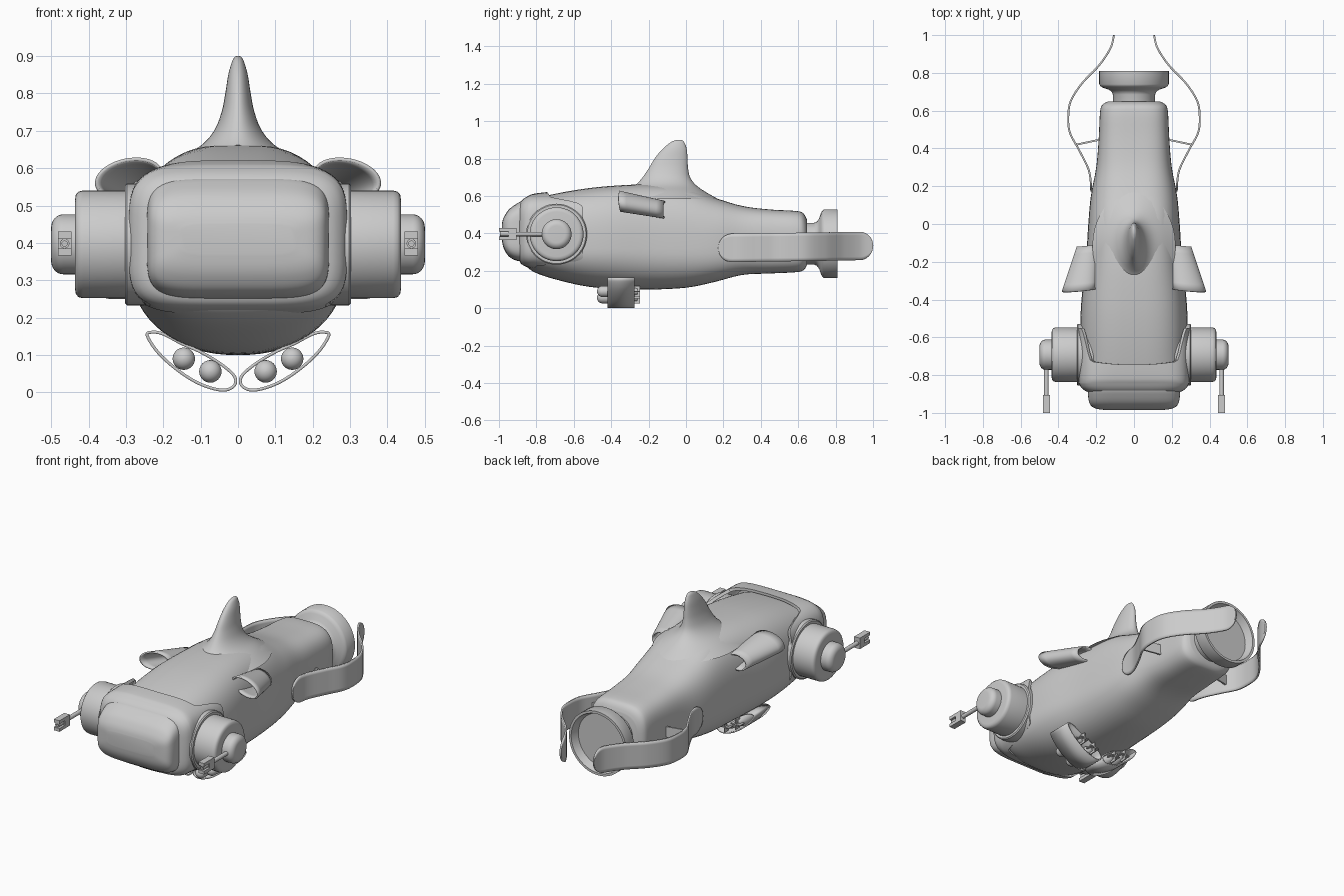
import bpy, bmesh
from math import sin, cos, pi, radians, sqrt

if "Cube" in bpy.data.objects:
    bpy.data.objects.remove(bpy.data.objects["Cube"])


def dense(rows, k, closed=False):
    """Catmull-Rom interpolation of rows of numbers."""
    n, out = len(rows), []
    for i in range(n if closed else n - 1):
        idx = [(i + d) % n if closed else min(max(i + d, 0), n - 1) for d in (-1, 0, 1, 2)]
        p = [rows[j] for j in idx]
        for s in range(k):
            t = s / k
            out.append(tuple(b + .5 * t * (c - a + t * (2*a - 5*b + 4*c - d + t * (3*(b - c) + d - a)))
                             for a, b, c, d in zip(*p)))
    return out if closed else out + [rows[-1]]


def finish(name, verts, faces, mirror=False, thick=0, angle=35):
    me = bpy.data.meshes.new(name)
    me.from_pydata(verts, [], faces)
    bm = bmesh.new()
    bm.from_mesh(me)
    bmesh.ops.remove_doubles(bm, verts=bm.verts, dist=1e-5)
    bmesh.ops.recalc_face_normals(bm, faces=bm.faces)
    bm.to_mesh(me)
    bm.free()
    ob = bpy.data.objects.new(name, me)
    bpy.context.collection.objects.link(ob)
    bpy.ops.object.select_all(action='DESELECT')
    ob.select_set(True)
    bpy.context.view_layer.objects.active = ob
    bpy.ops.object.shade_smooth_by_angle(angle=radians(angle))
    if thick:
        m = ob.modifiers.new("thickness", 'SOLIDIFY')
        m.thickness, m.offset = thick, 0
    if mirror:
        ob.modifiers.new("mirror", 'MIRROR')
    return ob


def skin(name, rings, caps=True, closed=True, **kw):
    n = len(rings[0])
    verts = [v for r in rings for v in r]
    faces = [(a*n + i, a*n + (i+1) % n, (a+1)*n + (i+1) % n, (a+1)*n + i)
             for a in range(len(rings) - 1) for i in range(n if closed else n - 1)]
    if caps:
        faces += [tuple(range(n)), tuple(range((len(rings)-1)*n, len(rings)*n))]
    return finish(name, verts, faces, **kw)


def section(y, hx, zb, zc, zt, nu, nl, n=64):
    """Super-ellipse hull section, separate roundness above and below zc."""
    pts = []
    for i in range(n):
        c, s = cos(2*pi*i/n), sin(2*pi*i/n)
        e = 2 / (nu if s >= 0 else nl)
        x = hx * (1 if c > 0 else -1) * abs(c)**e
        z = zc + ((zt - zc) * s**e if s >= 0 else (zb - zc) * (-s)**e)
        pts.append((x, y, z))
    return pts


def revolve(name, prof, c, axis, n=48, **kw):
    rings = []
    for a, r in prof:
        r = max(r, 1e-4)
        cs = [(r*cos(2*pi*i/n), r*sin(2*pi*i/n)) for i in range(n)]
        rings.append([(a, c[1]+u, c[2]+v) if axis == 'x' else (c[0]+u, a, c[2]+v) for u, v in cs])
    return skin(name, rings, **kw)


def box(name, x, y, z, **kw):
    rings = [[(x[0], b, z[0]), (x[1], b, z[0]), (x[1], b, z[1]), (x[0], b, z[1])] for b in y]
    return skin(name, rings, **kw)


# Main hull: y, half width, bottom, widest height, top, roundness up / down
hull = [(-.87, .22, .25, .36, .50, 3, 2.5), (-.85, .25, .22, .35, .54, 3, 2.4),
        (-.80, .275, .188, .33, .585, 3, 2.3), (-.70, .28, .155, .32, .612, 3, 2.2),
        (-.55, .284, .12, .32, .638, 3, 2.2), (-.40, .278, .104, .32, .654, 3, 2.2),
        (-.20, .255, .10, .32, .662, 3, 2.3), (0, .242, .11, .32, .645, 3, 2.4),
        (.15, .228, .14, .33, .592, 3, 2.7), (.3, .2, .178, .34, .547, 3.2, 3),
        (.45, .187, .186, .345, .528, 3.4, 3.2), (.59, .18, .193, .345, .52, 3.4, 3.2),
        (.63, .168, .205, .345, .505, 3.2, 3), (.648, .14, .232, .345, .47, 3, 3)]
skin("hull", [section(*r) for r in dense(hull, 4)])

# Raised front shell with a rear edge that sweeps back along the sides
rings = [section(y, hx, zb, .41, zt, 4.6, 4.6) for y, hx, zb, zt in dense(
    [(-.895, .22, .27, .54), (-.885, .255, .242, .568), (-.865, .28, .226, .588), (-.84, .292, .218, .602)], 3)]
for k in range(1, 11):
    t = k / 10
    ring = []
    for x, y, z in section(-.84, .292 + .004*t, .218 - .008*t, .41, .602 + .019*sqrt(t), 4.6 - .9*t, 4.6):
        s = min(max((abs(x)/.296 - .76) / .2, 0), 1)
        s = s * s * (3 - 2*s)
        back = (-.745 if z > .41 else -.82) + .03*(x/.3)**2
        back += (-.55 - back) * s
        ring.append((x, -.84 + (back + .84)*t, z))
    rings.append(ring)
rings.append([(x*.95, y, .41 + (z-.41)*.93) for x, y, z in rings[-1]])
skin("front_shell", rings, caps=False)

# Windscreen bulge
screen = [(-.80, .243, .25, .58), (-.87, .244, .25, .575), (-.91, .243, .256, .556), (-.945, .237, .275, .53),
          (-.967, .222, .305, .50), (-.979, .195, .335, .475), (-.985, .15, .37, .45)]
skin("windscreen", [section(y, hx, a, (a+b)/2, b, 5, 5) for y, hx, a, b in dense(screen, 4)])

# Dorsal fin: height, front y, rear y, half width
fin = [(.585, -.40, .17, .22), (.625, -.33, .10, .16), (.66, -.27, .052, .10), (.70, -.232, .022, .064),
       (.75, -.198, .011, .044), (.80, -.168, .008, .034), (.85, -.127, .004, .026),
       (.885, -.085, -.008, .016), (.897, -.06, -.018, .009), (.90, -.045, -.03, .003)]
skin("dorsal_fin", [[(w*cos(2*pi*i/40), (a+b)/2 + (b-a)/2*sin(2*pi*i/40), z) for i in range(40)]
                    for z, a, b, w in dense(fin, 4)], angle=60)

# Side pods with domes
P = (0, -.692, .396)
revolve("side_pod", [(.2, .163), (.297, .163), (.303, .157), (.303, .144), (.415, .144), (.427, .141),
                     (.434, .133), (.436, .12), (.436, .0)], P, 'x', mirror=True)
revolve("pod_dome", [(.42, .08)] + [(.468 + .032*sin(a*pi/16), .045 + .035*cos(a*pi/16)) for a in range(9)]
        + [(.5, 0)], P, 'x', mirror=True)

# Forward arms with gripper tips
revolve("arm_rod", [(-.70, .012), (-.92, .012)], (.464, 0, .397), 'y', n=16, mirror=True)
box("arm_tip_block", (.446, .482), (-.95, -.905), (.366, .43), mirror=True)
for nm, z in (("upper", (.411, .43)), ("lower", (.366, .385))):
    box("arm_tip_" + nm, (.446, .482), (-1, -.94), z, mirror=True)
revolve("arm_tip_barrel", [(-.94, .013), (-.995, .013), (-.995, .007), (-.96, .007)],
        (.464, 0, .398), 'y', n=16, mirror=True)

# Hollow intake scoops
scoop = []
for k in range(7):
    t = k / 6
    cx, cz, a, b = .292 - .05*t, .572 - .045*t, .088 - .03*t, .05 - .008*t
    ring = []
    for i in range(40):
        u, v = a*cos(2*pi*i/40), b*sin(2*pi*i/40)
        x, z = cx + u*cos(.2) + v*sin(.2), cz - u*sin(.2) + v*cos(.2)
        ring.append((x, -.352 + .236*t - .1*(z-cz)*(1-t) - .1*(x-cx), z))
    scoop.append(ring)
skin("intake_scoop", scoop, caps=False, thick=.009, mirror=True)

# Tail nozzle with recessed disc
revolve("tail_nozzle", [(.58, .112), (.685, .112), (.70, .118), (.712, .135), (.722, .165), (.73, .178),
                        (.74, .184), (.81, .184), (.81, .17), (.765, .155), (.765, 0)], (0, 0, .345), 'y', n=64)

# Curved stabiliser bands with rounded ends
path = dense([(.226, .172), (.238, .28), (.29, .39), (.338, .48), (.348, .56), (.335, .65),
              (.275, .745), (.185, .84), (.125, .93), (.106, 1.0)], 12)
dist = [0]
for p, q in zip(path, path[1:]):
    dist.append(dist[-1] + sqrt((p[0]-q[0])**2 + (p[1]-q[1])**2))
band = []
for (x, y), d in zip(path, dist):
    e = max(0, 1 - min(d, dist[-1] - d) / .075)
    h = max(.076 * sqrt(max(0, 1 - e*e)), .002)
    zc = .322 + .012*d/dist[-1]
    band.append([(x, y, zc + h*j/4) for j in range(-4, 5)])
skin("stabiliser_band", band, caps=False, closed=False, thick=.01, mirror=True)
skin("stabiliser_strut", [[(x, y + dy, .325 + dz) for dy, dz in ((-.005, -.03), (.005, -.03), (.005, .03), (-.005, .03))]
                          for x, y in ((.15, .453), (.306, .42))], mirror=True)

# Underslung racks holding two rounded missiles each
loop = dense([(.243, .152), (.215, .108), (.165, .062), (.105, .024), (.045, .006), (.012, .016), (.009, .042),
              (.045, .075), (.10, .108), (.15, .13), (.20, .156), (.23, .161)], 5, closed=True)
skin("missile_rack", [[(x, y, z) for x, z in loop] for y in (-.42, -.275)], caps=False, thick=.008, mirror=True)
for k, (x, z) in enumerate(((.145, .09), (.074, .056))):
    prof = [(-.446 - .03*cos(a*pi/16), .03*sin(a*pi/16)) for a in range(9)]
    revolve(f"missile_{k}", prof + [(-.31, .03), (-.28, .02), (-.26, .016), (-.26, 0)],
            (x, 0, z), 'y', n=24, mirror=True)
    box(f"missile_fin_flat_{k}", (x-.03, x+.03), (-.285, -.245), (z-.003, z+.003), mirror=True)
    box(f"missile_fin_upright_{k}", (x-.003, x+.003), (-.285, -.245), (z-.03, z+.03), mirror=True)
